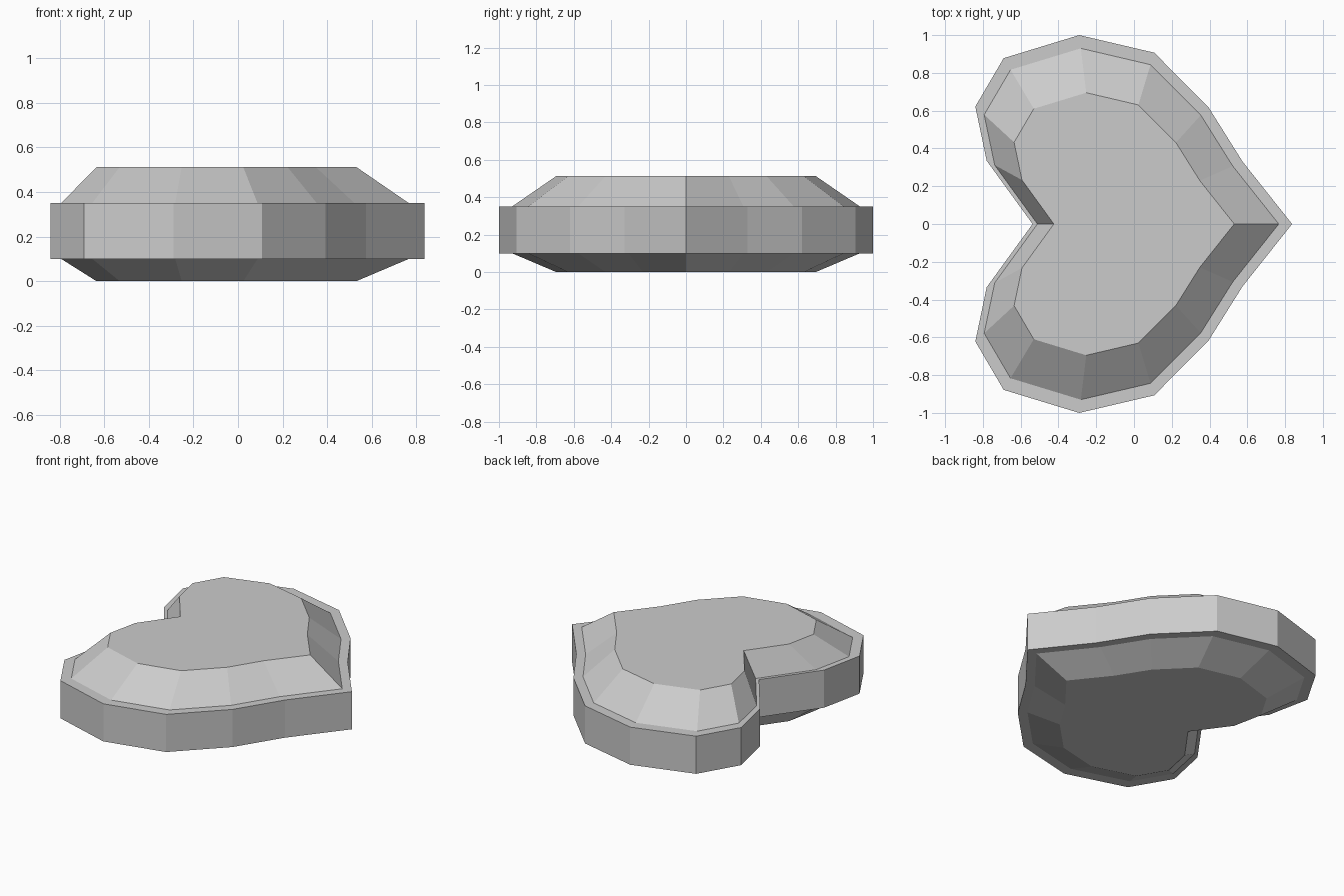
import bpy, bmesh

if "Cube" in bpy.data.objects:
    bpy.data.objects.remove(bpy.data.objects["Cube"])

# Half outline of the heart: tip -> lobe -> notch
half = [(0.837, 0), (0.575, 0.33), (0.393, 0.62), (0.107, 0.907), (-0.29, 1.0),
        (-0.69, 0.878), (-0.84, 0.622), (-0.78, 0.335), (-0.537, 0)]
outline = half + [(x, -y) for x, y in reversed(half[1:-1])]

# Profile: height, outline scale, x shift
profile = [(0.0, 0.695, -0.051), (0.1, 0.93, -0.012), (0.1, 1.0, 0.0),
           (0.35, 1.0, 0.0), (0.35, 0.93, -0.012), (0.512, 0.695, -0.051)]

# Loft the outline through the profile
bm = bmesh.new()
rings = [[bm.verts.new((x * s + dx, y * s, z)) for x, y in outline]
         for z, s, dx in profile]
n = len(outline)
for a, b in zip(rings, rings[1:]):
    for i in range(n):
        j = (i + 1) % n
        bm.faces.new((a[i], a[j], b[j], b[i]))

# Flat bottom and top
bm.faces.new(rings[0][::-1])
bm.faces.new(rings[-1])
bm.normal_update()

mesh = bpy.data.meshes.new("heart_box")
bm.to_mesh(mesh)
bm.free()
heart = bpy.data.objects.new("heart_box", mesh)
bpy.context.collection.objects.link(heart)
